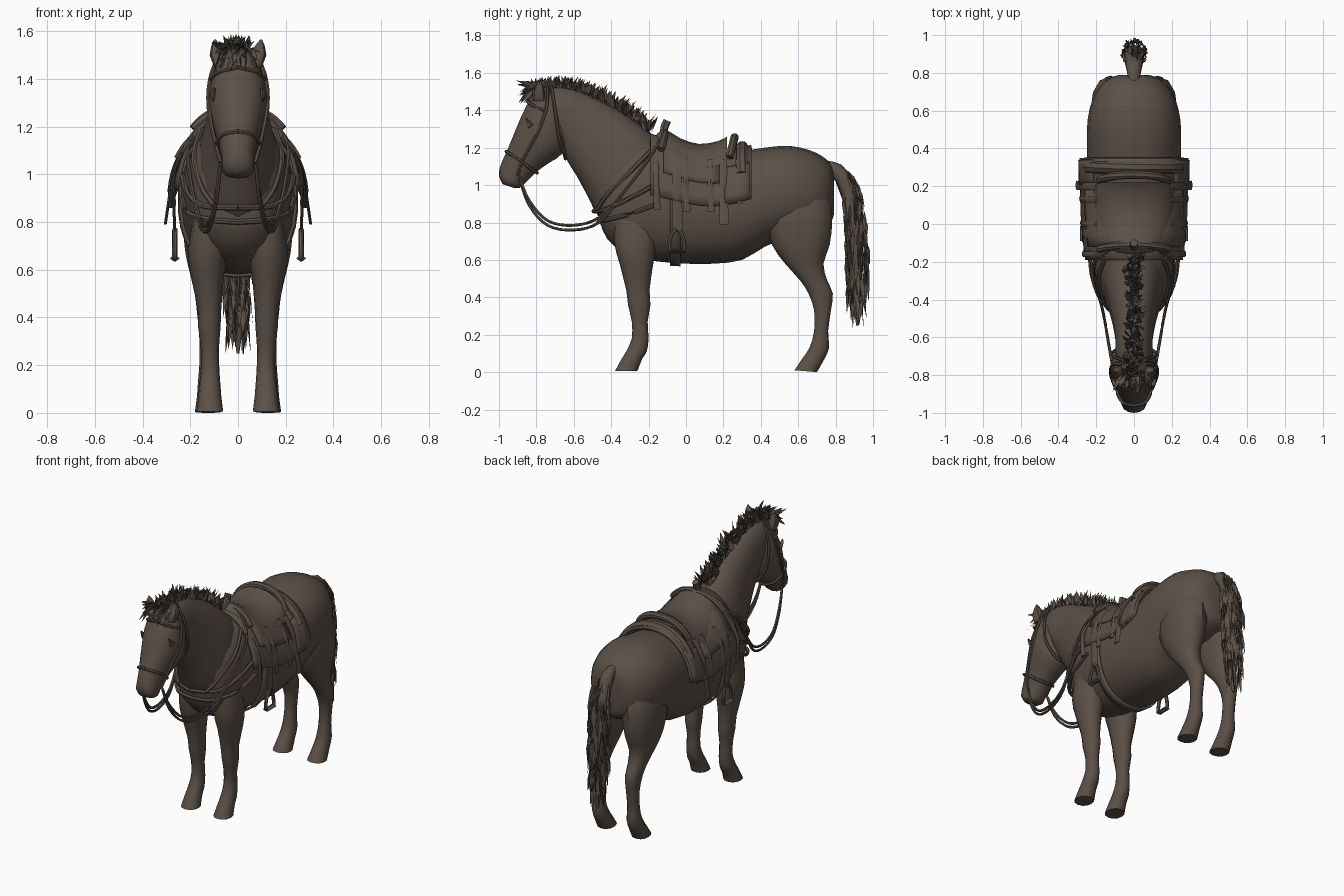
import bpy, bmesh, math, random
from mathutils import Vector

random.seed(4)
coat = bpy.data.materials.new("dark_brown")
coat.diffuse_color = (0.105, 0.08, 0.062, 1)


def finish(name, bm, mirror=False, smooth=True):
    me = bpy.data.meshes.new(name)
    bm.to_mesh(me)
    bm.free()
    me.materials.append(coat)
    ob = bpy.data.objects.new(name, me)
    bpy.context.collection.objects.link(ob)
    if mirror:
        ob.modifiers.new("mirror", 'MIRROR').use_clip = False
    if smooth:
        bpy.ops.object.select_all(action='DESELECT')
        ob.select_set(True)
        bpy.context.view_layer.objects.active = ob
        bpy.ops.object.shade_smooth_by_angle(angle=math.radians(42))
    return ob


def refine(rows, n):
    """Catmull-Rom interpolation of rows of numbers."""
    out = []
    for i in range(len(rows) - 1):
        p = [rows[max(i - 1, 0)], rows[i], rows[i + 1], rows[min(i + 2, len(rows) - 1)]]
        for k in range(n):
            t = k / n
            out.append([0.5 * (2 * b + (c - a) * t + (2 * a - 5 * b + 4 * c - d) * t * t
                               + (3 * b - a - 3 * c + d) * t ** 3) for a, b, c, d in zip(*p)])
    return out + [list(rows[-1])]


def power(v, e):
    return math.copysign(abs(v) ** e, v)


def skin(bm, rings):
    """Close a list of vertex rings into a capped tube."""
    sides = len(rings[0])
    for r, q in zip(rings, rings[1:]):
        for k in range(sides):
            bm.faces.new((r[k], r[(k + 1) % sides], q[(k + 1) % sides], q[k]))
    bm.faces.new(rings[0])
    bm.faces.new(rings[-1])
    bmesh.ops.recalc_face_normals(bm, faces=bm.faces)


def loft(name, rows, sides=14, n=2, e=0.9, mirror=False):
    """Rows: y, z of one edge, y, z of the other edge, half width, centre x."""
    bm = bmesh.new()
    rings = []
    for y1, z1, y2, z2, w, cx in refine(rows, n):
        ring = []
        for k in range(sides):
            a = math.tau * k / sides
            s, c = power(math.sin(a), e), power(math.cos(a), e)
            ring.append(bm.verts.new((cx + w * s, (y1 + y2) / 2 + (y1 - y2) / 2 * c,
                                      (z1 + z2) / 2 + (z1 - z2) / 2 * c)))
        rings.append(ring)
    skin(bm, rings)
    return finish(name, bm, mirror)


def tube(name, pts, radius, mirror=False, n=4, sides=6):
    """Round cord swept along a smooth path."""
    pts = [Vector(p) for p in refine(pts, n)]
    bm = bmesh.new()
    rings = []
    for i, p in enumerate(pts):
        d = (pts[min(i + 1, len(pts) - 1)] - pts[max(i - 1, 0)]).normalized()
        u = d.cross(Vector((0.21, 0.93, 0.3))).normalized()
        v = d.cross(u)
        rings.append([bm.verts.new(p + radius * (u * math.cos(math.tau * k / sides)
                     + v * math.sin(math.tau * k / sides))) for k in range(sides)])
    skin(bm, rings)
    return finish(name, bm, mirror)


# Barrel: y, top, bottom, half width
BODY = refine([(-.46, 1.0, .80, .09), (-.42, 1.12, .71, .15), (-.32, 1.22, .63, .195),
               (-.18, 1.25, .595, .22), (0, 1.18, .58, .24), (.15, 1.15, .58, .245),
               (.3, 1.18, .60, .248), (.42, 1.20, .67, .25), (.55, 1.21, .72, .246),
               (.66, 1.187, .74, .22), (.735, 1.15, .77, .175), (.775, 1.11, .80, .125),
               (.79, 1.06, .84, .07)], 2)
loft("body", [(y, t, y, b, w, 0) for y, t, b, w in BODY], 20, 1, .9)


def on_body(y, a, off):
    """Point on the barrel, angle measured from the spine."""
    for p, q in zip(BODY, BODY[1:]):
        if y <= q[0]:
            break
    f = (y - p[0]) / (q[0] - p[0])
    t, b, w = (p[i] + (q[i] - p[i]) * f for i in (1, 2, 3))
    return ((w + off) * power(math.sin(a), .9), y,
            (t + b) / 2 + ((t - b) / 2 + off) * power(math.cos(a), .9))


def wrap(name, y0, y1, a0, a1, off, thick, rows=5, cols=20, flare=0):
    """Cloth or leather sheet laid over the barrel."""
    bm = bmesh.new()
    g = []
    for i in range(rows + 1):
        angles = [a0 + (a1 - a0) * j / cols for j in range(cols + 1)]
        g.append([bm.verts.new(on_body(y0 + (y1 - y0) * i / rows, a,
                                       off + flare * (abs(a) / 1.5) ** 3)) for a in angles])
    for i in range(rows):
        for j in range(cols):
            bm.faces.new((g[i][j], g[i][j + 1], g[i + 1][j + 1], g[i + 1][j]))
    bmesh.ops.recalc_face_normals(bm, faces=bm.faces)
    ob = finish(name, bm)
    m = ob.modifiers.new("thickness", 'SOLIDIFY')
    m.thickness, m.offset = thick, 0


# Neck and head
loft("neck", [(-.10, 1.20, -.34, .74, .15, 0), (-.19, 1.28, -.46, .82, .165, 0),
              (-.32, 1.38, -.52, .93, .14, 0), (-.45, 1.45, -.585, 1.05, .115, 0),
              (-.58, 1.51, -.64, 1.14, .10, 0), (-.70, 1.53, -.65, 1.2, .10, 0),
              (-.79, 1.50, -.68, 1.26, .085, 0)])
loft("head", [(-.72, 1.53, -.62, 1.42, .06, 0), (-.80, 1.51, -.63, 1.27, .105, 0),
              (-.86, 1.41, -.66, 1.17, .125, 0), (-.905, 1.31, -.73, 1.12, .108, 0),
              (-.95, 1.2, -.80, 1.07, .083, 0), (-.99, 1.11, -.86, 1.01, .068, 0),
              (-1.0, 1.05, -.89, .985, .066, 0), (-.98, 1.005, -.92, .985, .042, 0)])
loft("ears", [(-.82, 1.45, -.75, 1.45, .025, .075), (-.82, 1.50, -.755, 1.50, .033, .086),
              (-.80, 1.54, -.765, 1.54, .02, .092), (-.785, 1.565, -.78, 1.565, .004, .097)],
     8, 1, mirror=True)
loft("eyes", [(-.86, 1.365, -.85, 1.355, .005, .100), (-.855, 1.35, -.81, 1.32, .013, .104),
              (-.85, 1.315, -.84, 1.305, .005, .102)], 8, 1, mirror=True)

# Legs with hooves
loft("front_legs", [(-.38, .90, -.18, .90, .05, .12), (-.385, .70, -.16, .70, .082, .125),
                    (-.355, .58, -.175, .58, .07, .128), (-.32, .44, -.195, .44, .05, .12),
                    (-.31, .36, -.19, .36, .047, .12), (-.29, .27, -.205, .27, .038, .118),
                    (-.29, .18, -.20, .18, .039, .117), (-.32, .11, -.21, .11, .045, .118),
                    (-.345, .07, -.235, .07, .048, .118), (-.38, .005, -.26, .005, .056, .118)],
     12, mirror=True)
loft("hind_legs", [(.50, 1.05, .68, 1.05, .05, .10), (.44, .94, .76, .94, .09, .115),
                   (.42, .82, .782, .82, .105, .125),
                   (.46, .68, .768, .68, .092, .13), (.53, .58, .735, .58, .07, .13),
                   (.61, .49, .755, .49, .052, .128), (.655, .42, .785, .42, .046, .126),
                   (.685, .33, .775, .33, .038, .125), (.685, .22, .76, .22, .036, .125),
                   (.66, .13, .765, .13, .043, .125), (.62, .07, .74, .07, .047, .125),
                   (.58, 0.01, .70, 0, .056, .125)], 12, mirror=True)

# Tail core
loft("tail", [(.75, 1.13, .77, 1.05, .03, 0), (.83, 1.11, .80, 1.02, .04, 0),
              (.90, 1.01, .83, .95, .05, 0), (.945, .82, .86, .80, .055, 0),
              (.945, .60, .865, .60, .045, 0), (.935, .42, .885, .42, .03, 0),
              (.925, .25, .91, .25, .006, 0)], 10)


def strand(bm, p, d, w):
    """Pointed card of hair."""
    p, d = Vector(p), Vector(d)
    side = d.cross(Vector([random.uniform(-1, 1) for _ in range(3)])).normalized() * w
    m = p + d * .4
    bm.faces.new([bm.verts.new(v) for v in (p, m + side, p + d, m - side)])


# Tail hair
bm = bmesh.new()
R = random.uniform
for y, z, w, d in refine([(.80, 1.11, .02, .02), (.86, 1.05, .04, .035), (.90, .9, .06, .05),
                          (.91, .72, .06, .055), (.91, .58, .05, .055), (.915, .42, .035, .035)], 9):
    for k in range(7):
        a = R(0, math.tau)
        strand(bm, (w * math.cos(a), y + d * math.sin(a), z),
               (R(-.02, .02), R(-.01, .02) + max(0, z - .95) * .35, R(-.2, -.1)), .012)
finish("tail_hair", bm, smooth=False)

# Mane along the crest
bm = bmesh.new()
for y, z in refine([(-.82, 1.49), (-.72, 1.505), (-.6, 1.50), (-.45, 1.44), (-.32, 1.37), (-.2, 1.28)], 9):
    for k in range(7):
        strand(bm, (R(-.035, .035), y + R(-.02, .02), z),
               (R(-.04, .04), R(-.03, .06), R(.045, .085)), .014)
finish("mane", bm, smooth=False)

# Forelock over the brow
bm = bmesh.new()
for k in range(60):
    x = R(-.065, .065)
    strand(bm, (x, -.80 + R(-.02, .03), 1.53), (x * .5 + R(-.02, .02), R(-.1, -.04), R(-.1, .03)), .013)
finish("forelock", bm, smooth=False)

# Saddle blanket, flaps, girth
wrap("blanket", -.19, .35, -1.52, 1.52, .018, .016, 8, 20, .014)
wrap("girth", -.085, -.03, 0, math.tau, .010, .012, 1, 30)
for s, side in ((1, "right"), (-1, "left")):
    wrap("saddle_flap_" + side, -.12, .18, s * .3, s * 1.15, .034, .014, 5, 8)
    wrap("saddle_bag_" + side, .20, .34, s * .85, s * 1.5, .031, .016, 3, 6, .008)

# Saddle seat, pommel, cantle and bedroll
loft("saddle_seat", [(-.17, 1.25, -.13, .95, .15, 0), (-.12, 1.30, -.11, .92, .175, 0),
                     (-.03, 1.25, -.03, .9, .205, 0), (.07, 1.22, .07, .9, .22, 0),
                     (.17, 1.235, .17, .9, .22, 0), (.22, 1.26, .22, .92, .205, 0)], 20, 2, 1)
tube("pommel_horn", [(0, -.12, 1.27), (0, -.115, 1.31), (0, -.10, 1.345)], .022, n=2)
for name, y, lean, off, r, lim in (("cantle", .19, .07, .10, .022, .62),
                                   ("bedroll", .30, 0, .022, .034, 1.05),
                                   ("pommel_roll", -.15, .04, .04, .02, .75)):
    arc = []
    for k in range(-6, 7):
        a = lim * k / 6
        x, yy, z = on_body(y, a, off - (.05 * (k / 6) ** 2 if name == "cantle" else 0))
        arc.append((x, yy + lean * math.cos(a * 1.5), z))
    tube(name, arc, r, n=2, sides=8)

# Hanging straps and stirrup leathers: y, width, bottom z, outward reach
for i, (y, w, bot, reach) in enumerate([(-.16, .03, .87, .265), (-.05, .05, .75, .265),
                                        (.0, .03, .86, .28), (.13, .03, .86, .285),
                                        (.20, .04, .79, .305), (.28, .03, .9, .285)]):
    loft("hanging_strap_%d" % (i + 1), [(y - w / 2, 1.14, y + w / 2, 1.14, .006, .20),
                                        (y - w / 2, 1.02, y + w / 2, 1.02, .007, .265),
                                        (y - w / 2, bot, y + w / 2 + .01, bot, .006, reach)],
         4 if i else 6, 3, mirror=True)
tube("stirrups", [(.265, -.05, .77), (.265, -.08, .73), (.265, -.09, .655), (.265, -.05, .645),
                  (.265, -.01, .655), (.265, -.02, .73), (.265, -.05, .77)], .011, True)
loft("stirrup_treads", [(-.09, .655, -.09, .64, .02, .265), (-.01, .655, -.01, .64, .02, .265)],
     8, 1, mirror=True)

# Breast collar, shoulder straps and paired reins
for name, r, pts in (
        ("breast_collar", .012, [(.235, -.17, 1.0), (.215, -.30, .93), (.15, -.43, .87), (0, -.495, .86)]),
        ("lower_collar", .012, [(.235, -.15, .90), (.21, -.32, .84), (.12, -.45, .81), (0, -.47, .80)]),
        ("shoulder_strap", .012, [(.15, -.17, 1.2), (.185, -.29, 1.08), (.155, -.42, .95), (.10, -.475, .87)])):
    tube(name, pts, r, True)
for name, dz in (("reins", 0), ("lower_reins", -.025)):
    tube(name, [(.075, -.89, 1.04), (.09, -.84, .92 + dz), (.115, -.74, .81 + dz), (.14, -.6, .785 + dz),
                (.165, -.46, .83 + dz), (.20, -.32, .98), (.205, -.2, 1.14), (.10, -.12, 1.27)], .008, True)

# Bridle: noseband, browband, cheek and throat straps
for name, pts in (("noseband", [(0, -.962, 1.18), (.06, -.945, 1.17), (.088, -.885, 1.13), (.06, -.82, 1.08), (0, -.795, 1.065)]),
                  ("browband", [(0, -.85, 1.45), (.08, -.825, 1.43), (.114, -.76, 1.40)]),
                  ("cheek_strap", [(.06, -.74, 1.53), (.112, -.745, 1.42), (.124, -.79, 1.29), (.097, -.87, 1.14), (.073, -.90, 1.05)]),
                  ("throat_strap", [(.06, -.72, 1.53), (.11, -.70, 1.40), (.112, -.68, 1.26), (.06, -.65, 1.16), (0, -.645, 1.14)])):
    tube(name, pts, .009, True)
